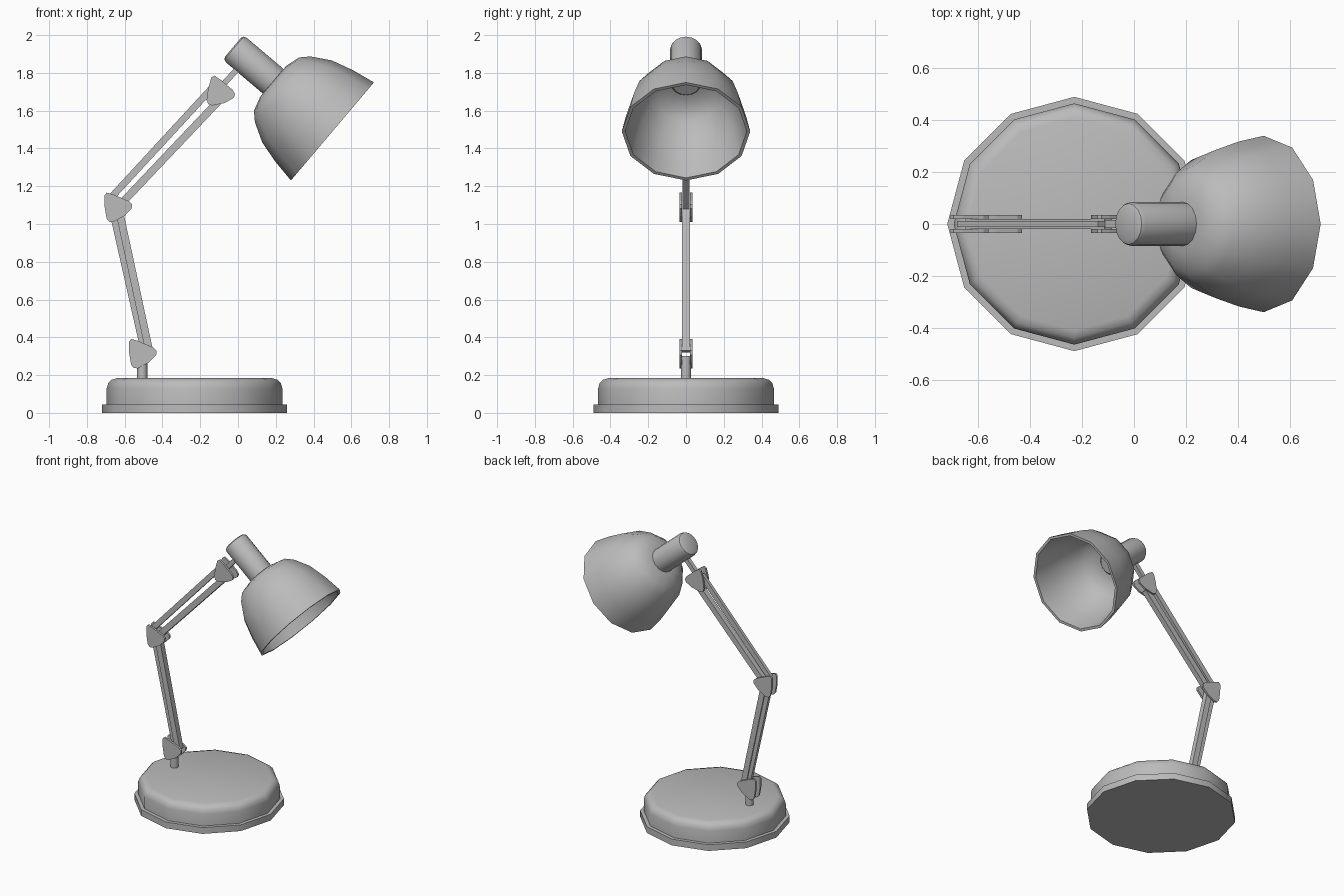
import bpy, bmesh, math
from mathutils import Vector, Matrix

if "Cube" in bpy.data.objects:
    bpy.data.objects.remove(bpy.data.objects["Cube"])

grey = bpy.data.materials.new("light grey")
grey.use_nodes = True
grey.diffuse_color = (0.5, 0.5, 0.5, 1)
grey.node_tree.nodes["Principled BSDF"].inputs["Base Color"].default_value = (0.5, 0.5, 0.5, 1)


def finish(name, bm, smooth=None):
    bmesh.ops.recalc_face_normals(bm, faces=bm.faces)
    mesh = bpy.data.meshes.new(name)
    bm.to_mesh(mesh)
    bm.free()
    mesh.materials.append(grey)
    ob = bpy.data.objects.new(name, mesh)
    bpy.context.collection.objects.link(ob)
    if smooth:
        bpy.ops.object.select_all(action='DESELECT')
        bpy.context.view_layer.objects.active = ob
        ob.select_set(True)
        bpy.ops.object.shade_smooth_by_angle(angle=math.radians(smooth))
    return ob


def lathe(name, profile, matrix, sides=12, smooth=40):
    """Spin (radius, height) points round the local z axis."""
    bm = bmesh.new()
    verts = [bm.verts.new((r, 0, h)) for r, h in profile]
    edges = [bm.edges.new(pair) for pair in zip(verts, verts[1:])]
    bmesh.ops.spin(bm, geom=verts + edges, cent=(0, 0, 0), axis=(0, 0, 1),
                   angle=math.tau, steps=sides, use_duplicate=False)
    bmesh.ops.remove_doubles(bm, verts=bm.verts, dist=0.0005)
    bm.transform(matrix)
    return finish(name, bm, smooth)


def bar(name, a, b, width, depth):
    """Square bar between two (x, z) points."""
    a, b = Vector((a[0], 0, a[1])), Vector((b[0], 0, b[1]))
    bm = bmesh.new()
    bmesh.ops.create_cube(bm, size=1)
    turn = (b - a).to_track_quat('Z', 'Y').to_matrix().to_4x4()
    bm.transform(Matrix.Translation((a + b) / 2) @ turn
                 @ Matrix.Diagonal((width, depth, (b - a).length, 1)))
    return finish(name, bm)


# Base with a flange at the foot
base_place = Matrix.Translation((-0.23, 0, 0))
lathe("base_flange", [(0, 0), (0.49, 0), (0.49, 0.045), (0, 0.045)], base_place)
lathe("base_body", [(0, 0.03), (0.465, 0.03), (0.465, 0.13), (0.457, 0.157),
                    (0.44, 0.175), (0.41, 0.184), (0, 0.185)], base_place)
lathe("base_post", [(0, 0.17), (0.027, 0.17), (0.027, 0.3), (0, 0.3)],
      Matrix.Translation((-0.507, 0, 0)))

# Rounded triangular joint plates, in pairs either side of the arm
OUTLINE = [(-0.055, 0.076), (-0.02, 0.066), (0.06, 0.032), (0.079, 0.014), (0.077, -0.008),
           (0.04, -0.047), (-0.02, -0.079), (-0.042, -0.078), (-0.056, -0.06),
           (-0.066, 0.0), (-0.067, 0.062)]


def joint(name, x, z, tilt):
    for side, label in ((1, "back"), (-1, "front")):
        bm = bmesh.new()
        face = bm.faces.new([bm.verts.new((px, 0.02 * side, pz)) for px, pz in OUTLINE])
        ext = bmesh.ops.extrude_face_region(bm, geom=[face], use_keep_orig=True)
        bmesh.ops.translate(bm, vec=(0, 0.014 * side, 0),
                            verts=[v for v in ext["geom"] if isinstance(v, bmesh.types.BMVert)])
        bm.transform(Matrix.Translation((x, 0, z))
                     @ Matrix.Rotation(math.radians(tilt), 4, 'Y'))
        finish(name + "_plate_" + label, bm)


joint("base_joint", -0.51, 0.315, 0)
joint("elbow_joint", -0.64, 1.09, 0)
joint("head_joint", -0.095, 1.697, 17)

# Parallel arm bars
bar("lower_arm_thin_bar", (-0.662, 1.06), (-0.504, 0.36), 0.024, 0.036)
bar("lower_arm_thick_bar", (-0.63, 1.075), (-0.469, 0.325), 0.04, 0.04)
bar("upper_arm_thin_bar", (-0.67, 1.142), (-0.125, 1.733), 0.022, 0.036)
bar("upper_arm_thick_bar", (-0.635, 1.09), (-0.1, 1.654), 0.037, 0.04)
bar("head_link", (-0.1, 1.715), (0.01, 1.835), 0.03, 0.03)

# Tilted head: local z runs from the open rim towards the neck
axis = Vector((-0.763, 0, 0.646)).normalized()
across = Vector((0.646, 0, 0.763)).normalized()
head_place = Matrix.Translation((0.5, 0, 1.49)) @ Matrix(
    (across, axis.cross(across), axis)).transposed().to_4x4()
lathe("lamp_shade", [(0, 0.415), (0.11, 0.41), (0.185, 0.388), (0.228, 0.345), (0.285, 0.245),
                     (0.318, 0.125), (0.34, 0), (0.322, 0), (0.301, 0.122), (0.268, 0.238),
                     (0.214, 0.333), (0.176, 0.371), (0.105, 0.392), (0, 0.396)], head_place)
lathe("shade_neck", [(0, 0.382), (0.07, 0.382), (0.085, 0.397), (0.085, 0.668),
                     (0.079, 0.683), (0.065, 0.69), (0, 0.69)], head_place, 16)
